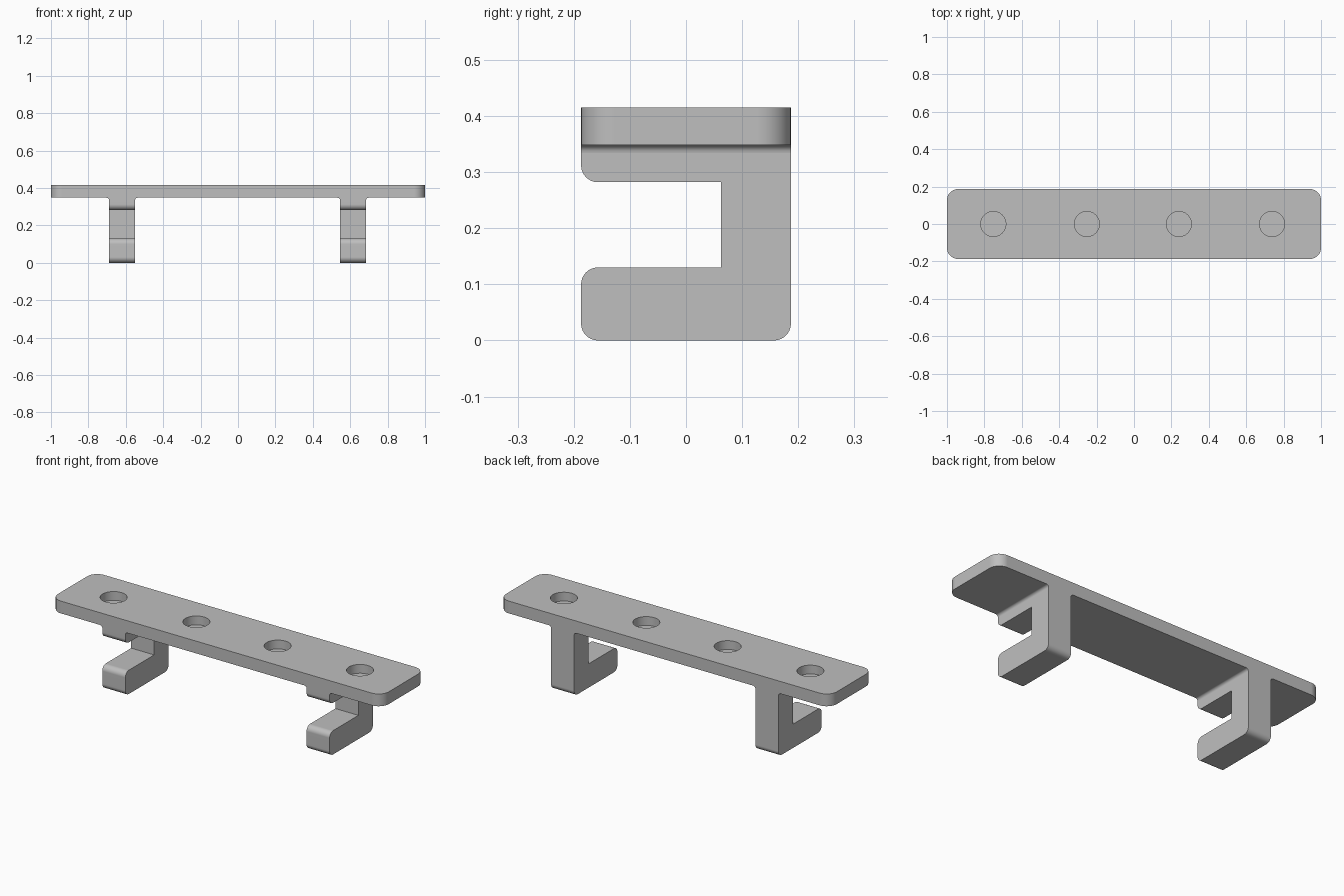
import bpy
import bmesh
from math import cos, sin, pi, radians
from mathutils import Vector

cube = bpy.data.objects.get("Cube")
if cube:
    bpy.data.objects.remove(cube, do_unlink=True)

TOP, UNDER = 0.415, 0.348       # plate faces
HALF_Y = 0.187                  # half depth of the bracket
ARM_W, FILLET = 0.139, 0.014
ARM_X = (-0.62, 0.615)
HOLE_X = (-0.752, -0.252, 0.24, 0.738)

grey = bpy.data.materials.new("plain grey")
grey.use_nodes = True
colour = (0.52, 0.52, 0.52, 1)
grey.diffuse_color = colour
grey.node_tree.nodes["Principled BSDF"].inputs["Base Color"].default_value = colour


def rounded(corners, steps=8):
    """Outline from (u, v, radius) right-angled corners."""
    pts = []
    for i, (u, v, r) in enumerate(corners):
        p = Vector((u, v))
        if r == 0:
            pts.append(p)
            continue
        a = (Vector(corners[i - 1][:2]) - p).normalized()
        b = (Vector(corners[(i + 1) % len(corners)][:2]) - p).normalized()
        centre = p + (a + b) * r
        for k in range(steps + 1):
            t = pi / 2 * k / steps
            pts.append(centre - b * r * cos(t) - a * r * sin(t))
    return pts


def prism(name, outline, place, lo, hi):
    """Extrude an outline between lo and hi; place maps (u, v, w) to x, y, z."""
    bm = bmesh.new()
    rings = [[bm.verts.new(place(u, v, w)) for u, v in outline] for w in (lo, hi)]
    n = len(outline)
    for ring in rings:
        bm.faces.new(ring)
    for i in range(n):
        j = (i + 1) % n
        bm.faces.new((rings[0][i], rings[0][j], rings[1][j], rings[1][i]))
    bmesh.ops.recalc_face_normals(bm, faces=bm.faces)
    mesh = bpy.data.meshes.new(name)
    bm.to_mesh(mesh)
    bm.free()
    obj = bpy.data.objects.new(name, mesh)
    bpy.context.collection.objects.link(obj)
    mesh.materials.append(grey)
    return obj


def finish(obj):
    """Apply modifiers, then smooth the rounds and keep the flats flat."""
    bpy.ops.object.select_all(action="DESELECT")
    obj.select_set(True)
    bpy.context.view_layer.objects.active = obj
    for mod in list(obj.modifiers):
        bpy.ops.object.modifier_apply(modifier=mod.name)
    bpy.ops.object.shade_smooth_by_angle(angle=radians(30))
    obj.modifiers.new("flat faces", "WEIGHTED_NORMAL").keep_sharp = True


def along_z(u, v, w):
    return (u, v, w)


# Top plate with rounded corners
r = 0.06
plate = prism("top_plate",
              rounded([(-1, -HALF_Y, r), (1, -HALF_Y, r), (1, HALF_Y, r), (-1, HALF_Y, r)]),
              along_z, UNDER, TOP)

# Blind round holes in the top
holes = []
for x in HOLE_X:
    circle = [(x + 0.067 * cos(2 * pi * k / 48), 0.067 * sin(2 * pi * k / 48)) for k in range(48)]
    hole = prism("hole_cutter", circle, along_z, TOP - 0.048, TOP + 0.05)
    hole.hide_render = True
    cut = plate.modifiers.new("hole", "BOOLEAN")
    cut.operation, cut.solver, cut.object = "DIFFERENCE", "EXACT", hole
    holes.append(hole)
finish(plate)
for hole in holes:
    bpy.data.objects.remove(hole, do_unlink=True)

# Hooked arms, open to the front, with a flared collar under the plate
r = 0.03
neck = UNDER - FILLET
hook = rounded([(-HALF_Y, 0, r), (HALF_Y, 0, r), (HALF_Y, neck, 0), (-HALF_Y, neck, 0),
                (-HALF_Y, 0.282, r), (0.062, 0.282, 0), (0.062, 0.13, 0), (-HALF_Y, 0.13, r)])
half = ARM_W / 2
arc = [(half + FILLET * (1 - cos(pi / 12 * k)), neck + FILLET * sin(pi / 12 * k)) for k in range(7)]
flare = arc + [(-u, v) for u, v in reversed(arc)]

for side, x in zip(("right", "left"), ARM_X):
    arm = prism(side + "_hook_arm", hook, lambda u, v, w: (w, u, v), x - half, x + half)
    collar = prism(side + "_arm_collar", flare,
                   lambda u, v, w: (x + u, w, v), -HALF_Y, HALF_Y)
    finish(arm)
    finish(collar)
